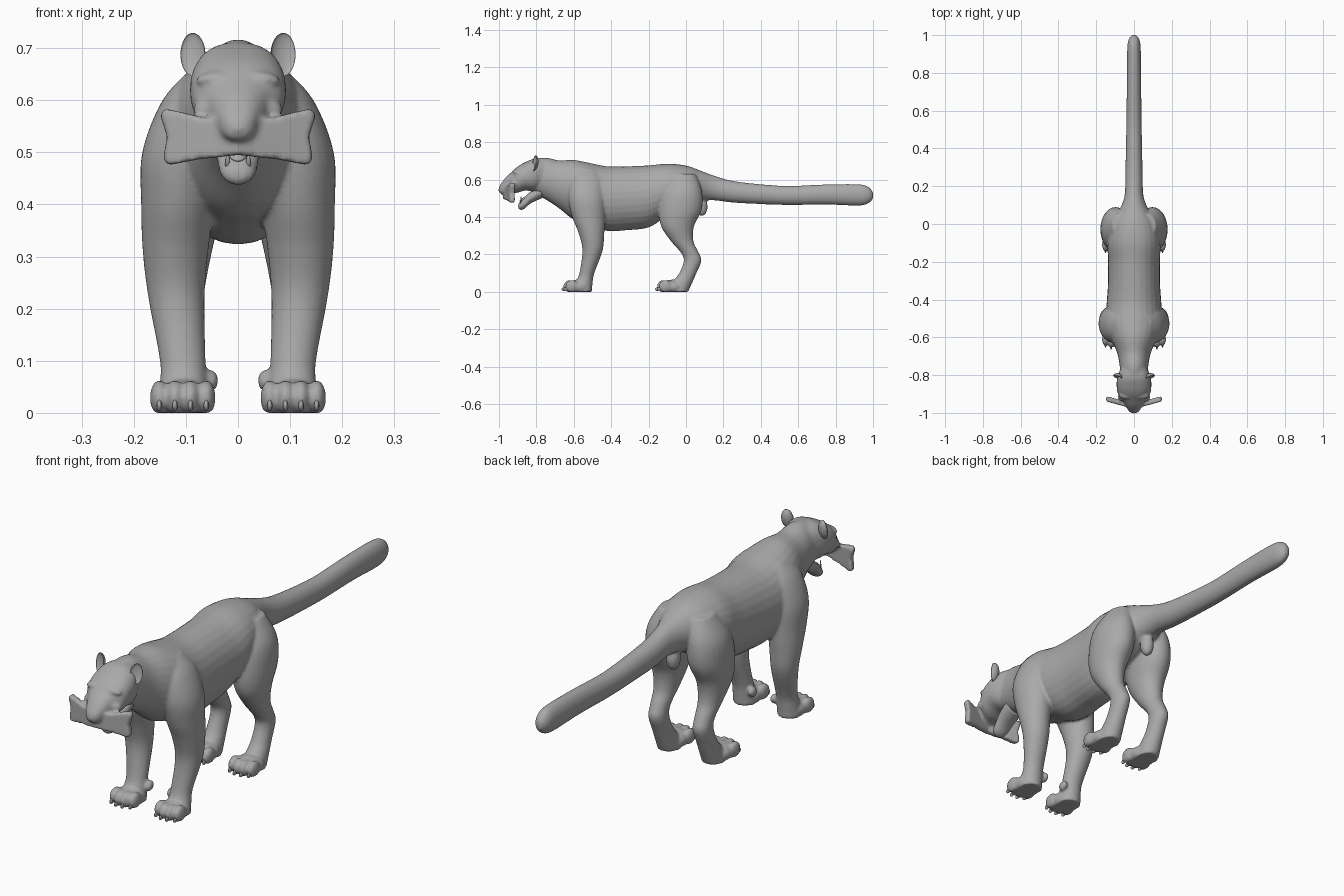
import bpy, bmesh
from math import sin, cos, pi, copysign
from mathutils import Vector, Matrix, Euler

cube = bpy.data.objects.get("Cube")
if cube:
    bpy.data.objects.remove(cube, do_unlink=True)

GREY = (0.4, 0.4, 0.4, 1)
fur = bpy.data.materials.new("grey_fur")
fur.use_nodes = True
fur.diffuse_color = GREY
fur.node_tree.nodes["Principled BSDF"].inputs["Base Color"].default_value = GREY


def catmull(a, b, c, d, t):
    """Smooth blend from b to c."""
    return [(2*q + (r - p)*t + (2*p - 5*q + 4*r - s)*t*t + (3*q - p - 3*r + s)*t**3) / 2
            for p, q, r, s in zip(a, b, c, d)]


def loft(bm, sections, axis, side=1, power=1.0, segments=28, steps=5):
    """Skin oval rings (x, y, z, radius_a, radius_b) that stand across the axis."""
    last = len(sections) - 1
    rows = []
    for i in range(last):
        quad = [sections[min(max(i + k, 0), last)] for k in (-1, 0, 1, 2)]
        rows += [catmull(*quad, n / steps) for n in range(steps)]
    rows.append(sections[-1])
    rings = []
    for x, y, z, ra, rb in rows:
        ring = []
        for n in range(segments):
            a = 2 * pi * n / segments
            u = ra * copysign(abs(cos(a)) ** power, cos(a))
            v = rb * copysign(abs(sin(a)) ** power, sin(a))
            offset = (u, 0, v) if axis == "Y" else (u, v, 0)
            p = Vector((x, y, z)) + Vector(offset)
            ring.append(bm.verts.new((p.x * side, p.y, max(p.z, 0))))
        rings.append(ring)
    for low, high in zip(rings, rings[1:]):
        for n in range(segments):
            m = (n + 1) % segments
            bm.faces.new((low[n], low[m], high[m], high[n]))
    bm.faces.new(rings[0])
    bm.faces.new(rings[-1])


def spine(bm, stations, power=1.0):
    """Loft along the midline from (y, z, half_width, half_height)."""
    loft(bm, [(0, *s) for s in stations], "Y", power=power)


def blob(bm, centre, radii, side=1, turn=(0, 0, 0), cup=False):
    """Stretched ball; cup folds its front half back into a hollow."""
    verts = bmesh.ops.create_uvsphere(bm, u_segments=24, v_segments=16, radius=1)["verts"]
    spin = Euler(turn).to_matrix()
    for v in verts:
        if cup and v.co.y < 0:
            v.co.y *= -0.45
        p = spin @ Vector([c * r for c, r in zip(v.co, radii)]) + Vector(centre)
        v.co = (p.x * side, p.y, max(p.z, 0))


def finish(name, bm, voxel=0, smooth=0):
    bmesh.ops.recalc_face_normals(bm, faces=bm.faces)
    for f in bm.faces:
        f.smooth = True
    mesh = bpy.data.meshes.new(name)
    bm.to_mesh(mesh)
    bm.free()
    mesh.materials.append(fur)
    obj = bpy.data.objects.new(name, mesh)
    bpy.context.collection.objects.link(obj)
    if voxel:
        fuse = obj.modifiers.new("fuse", "REMESH")
        fuse.mode = "VOXEL"
        fuse.voxel_size = voxel
        fuse.use_smooth_shade = True
    if smooth:
        soften = obj.modifiers.new("soften", "SMOOTH")
        soften.factor = 0.5
        soften.iterations = smooth
    return obj


# Tail, trunk and neck
body = bmesh.new()
spine(body, [
    (1, .515, .012, .018), (.975, .517, .029, .044), (.92, .518, .036, .057),
    (.75, .52, .038, .054), (.55, .515, .04, .051), (.4, .522, .043, .053),
    (.25, .535, .046, .058), (.15, .555, .05, .066), (.08, .565, .075, .082),
    (0, .56, .12, .115), (-.1, .545, .14, .14), (-.2, .51, .137, .166),
    (-.32, .5, .138, .171), (-.42, .498, .145, .173), (-.52, .525, .148, .165),
    (-.6, .545, .125, .16), (-.68, .575, .09, .128), (-.75, .605, .076, .112),
    (-.82, .62, .07, .09)])

# Head
spine(body, [
    (-.75, .635, .065, .07), (-.81, .625, .088, .086), (-.86, .617, .092, .076),
    (-.9, .6, .085, .07), (-.93, .585, .062, .058), (-.965, .565, .043, .045),
    (-.99, .55, .028, .027), (-1, .548, .014, .012)], power=.85)
blob(body, (0, -.985, .545), (.024, .018, .017))

# Lump below the tail
blob(body, (0, .085, .455), (.028, .03, .05))

# Outline of a cheek flap, as (x, z)
flap = [(0, .56), (.06, .565), (.1, .575), (.14, .584), (.15, .573), (.136, .53),
        (.144, .487), (.134, .475), (.08, .486), (0, .495)]
fore_leg = [
    (.06, -.53, .66, .03, .05), (.085, -.53, .6, .06, .09), (.105, -.53, .5, .079, .1),
    (.115, -.52, .4, .071, .088), (.12, -.505, .31, .063, .068), (.118, -.5, .22, .054, .054),
    (.106, -.53, .1, .044, .04), (.105, -.545, .05, .046, .046), (.105, -.555, 0, .05, .052)]
hind_leg = [
    (.075, -.01, .63, .04, .06), (.093, -.02, .54, .075, .105), (.1, -.03, .44, .078, .115),
    (.105, -.045, .35, .064, .088), (.105, -.02, .27, .047, .06), (.105, .02, .21, .038, .048),
    (.105, .035, .165, .037, .047), (.105, .01, .1, .038, .046), (.105, -.02, .05, .043, .054),
    (.105, -.04, 0, .046, .052)]

claws = bmesh.new()
for side in (-1, 1):
    loft(body, fore_leg, "Z", side)
    loft(body, hind_leg, "Z", side)
    # Paws, toes and claws
    for y in (-.575, -.075):
        blob(body, (.106, y, .025), (.057, .065, .04), side)
        for n in range(4):
            x = .061 + .03 * n
            reach = y - (.035 if n in (0, 3) else .046)
            blob(body, (x, reach, .029), (.018, .035, .034), side)
            blob(claws, (x, reach - .03, .014), (.005, .014, .011), side)
    blob(body, (.052, -.525, .062), (.014, .024, .02), side, turn=(.5, 0, 0))
    # Brow and cheek
    blob(body, (.045, -.905, .642), (.036, .022, .014), side, turn=(0, .15, 0))
    blob(body, (.05, -.915, .582), (.036, .024, .022), side)
    # Cheek flap sweeping back from the muzzle
    rims = [[body.verts.new((x * side, -.965 + x * .27 + depth, z)) for x, z in flap]
            for depth in (-.014, .014)]
    body.faces.new(rims[0])
    body.faces.new(rims[1])
    for n in range(len(flap)):
        m = (n + 1) % len(flap)
        body.faces.new((rims[0][n], rims[0][m], rims[1][m], rims[1][n]))
finish("body", body, voxel=.006, smooth=5)
finish("claws", claws)

# Ears and eyes
for side, label in ((1, "left"), (-1, "right")):
    ear = bmesh.new()
    blob(ear, (.087, -.812, .688), (.025, .022, .042), side, turn=(-.15, .08, .35), cup=True)
    finish(label + "_ear", ear)
    eye = bmesh.new()
    blob(eye, (.05, -.916, .614), (.016, .012, .007), side, turn=(0, -.2, 0))
    finish(label + "_eye", eye)

# Open lower jaw with tongue and fangs
jaw = bmesh.new()
spine(jaw, [(-.77, .54, .05, .04), (-.83, .505, .043, .032), (-.865, .473, .037, .03),
            (-.887, .46, .029, .022), (-.897, .458, .014, .01)])
finish("lower_jaw", jaw, voxel=.005, smooth=3)
tongue = bmesh.new()
blob(tongue, (0, -.855, .503), (.02, .04, .009), turn=(.5, 0, 0))
finish("tongue", tongue)
fangs = bmesh.new()
for side in (-1, 1):
    bmesh.ops.create_cone(fangs, cap_ends=True, segments=10, radius1=.006, radius2=.001, depth=.04,
                          matrix=Matrix.Translation((.02 * side, -.882, .49)))
finish("lower_fangs", fangs)
